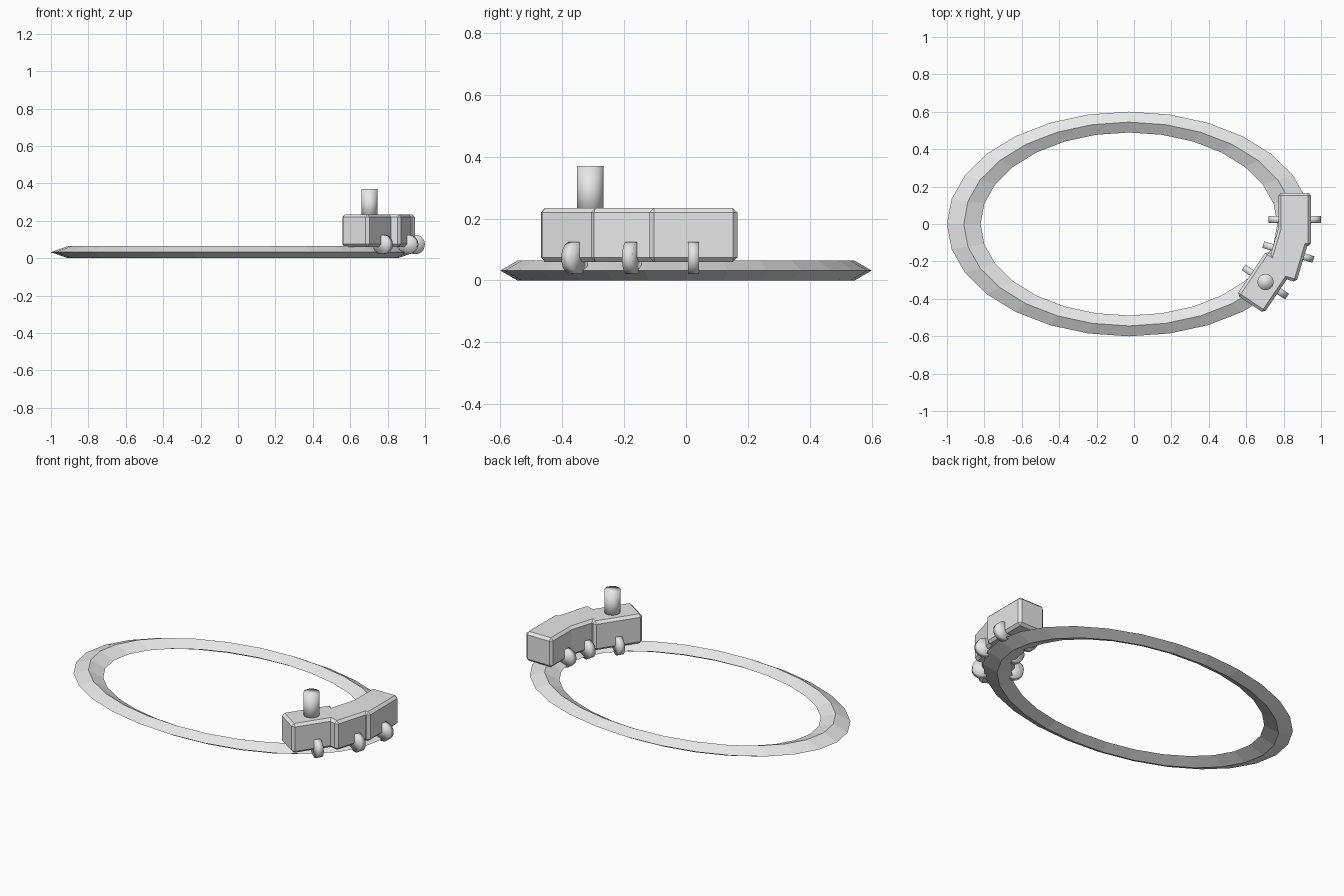
import bpy
from math import radians
from mathutils import Matrix, Vector

cube = bpy.data.objects.get("Cube")
if cube:
    bpy.data.objects.remove(cube, do_unlink=True)

grey = bpy.data.materials.new("light_grey")
grey.use_nodes = True
grey.diffuse_color = (0.8, 0.8, 0.8, 1)
grey.node_tree.nodes["Principled BSDF"].inputs["Base Color"].default_value = (0.8, 0.8, 0.8, 1)


def finish(name, smooth=False):
    ob = bpy.context.object
    ob.name = name
    ob.data.materials.append(grey)
    if smooth:
        bpy.ops.object.shade_smooth()
    return ob


# Oval track with a diamond cross-section
bpy.ops.mesh.primitive_torus_add(major_segments=28, minor_segments=4,
                                 major_radius=0.883, minor_radius=0.09,
                                 location=(-0.027, 0, 0.032))
track = finish("track")
track.scale = (1, 0.617, 0.355)


def carriage(name, x, y, turn):
    """Bevelled body with a half-sunk wheel on each side."""
    bpy.ops.mesh.primitive_cube_add(size=1, location=(x, y, 0.147))
    body = finish(name + "_body")
    body.scale = (0.175, 0.285, 0.175)
    body.rotation_euler.z = turn
    bpy.ops.object.transform_apply(location=False, rotation=False, scale=True)
    bevel = body.modifiers.new("soft_edges", "BEVEL")
    bevel.width = 0.015
    bevel.segments = 1

    for side, label in ((1, "left"), (-1, "right")):
        offset = Matrix.Rotation(turn, 3, "Z") @ Vector((side * 0.088, 0, 0))
        bpy.ops.mesh.primitive_cylinder_add(
            vertices=32, radius=0.052, depth=0.036,
            location=(x + offset.x, y + offset.y, 0.073),
            rotation=(radians(90), 0, turn))
        finish(f"{name}_{label}_wheel", True)


# Three carriages following the curve of the track
carriage("rear_carriage", 0.859, 0.024, 0)
carriage("middle_carriage", 0.825, -0.15, radians(-16.5))
carriage("front_carriage", 0.702, -0.31, radians(-34))

# Chimney on the front carriage
bpy.ops.mesh.primitive_cylinder_add(vertices=32, radius=0.043, depth=0.17,
                                    location=(0.703, -0.31, 0.285))
finish("chimney", True)
